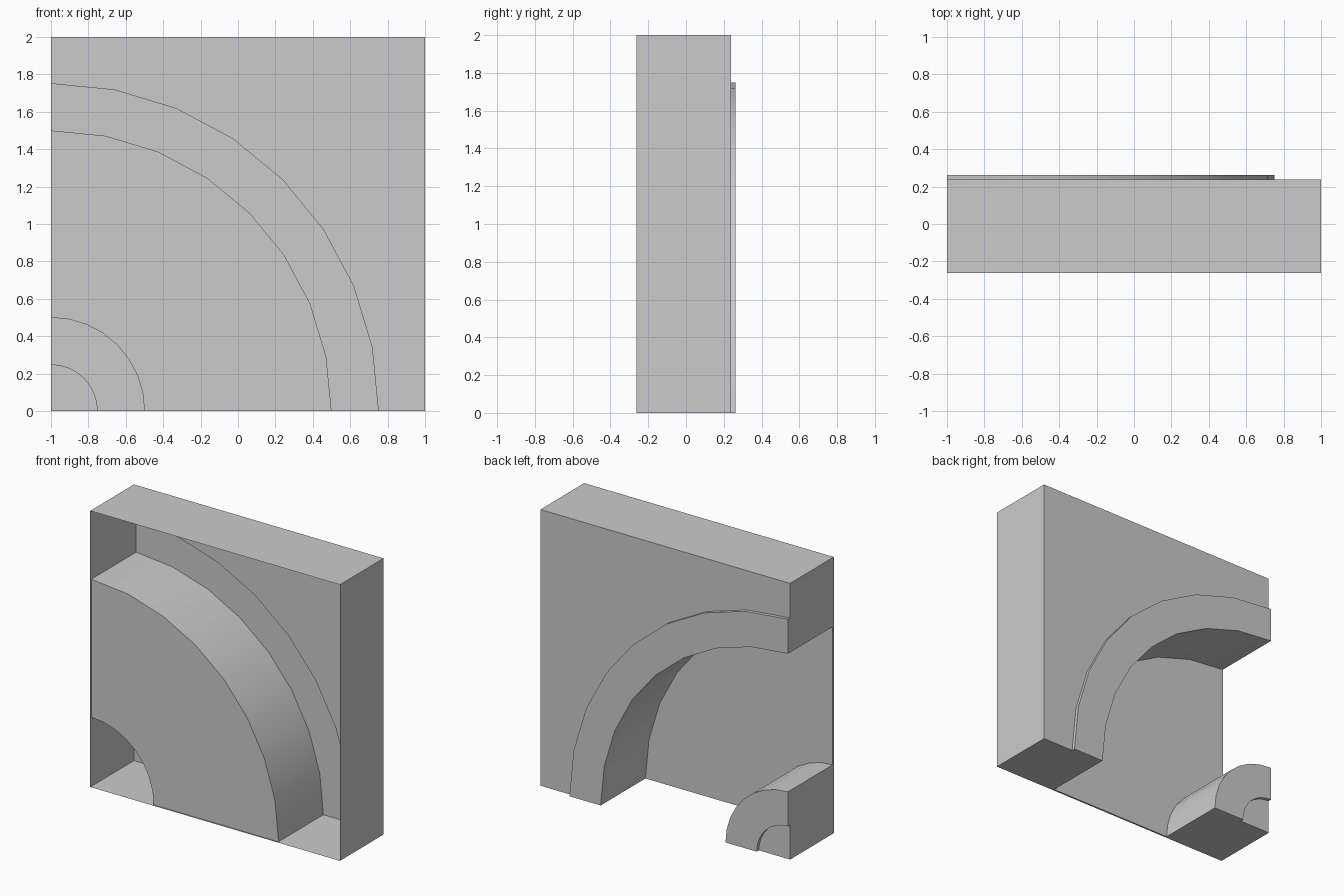
import bpy, bmesh
from math import sin, cos, pi, radians

if "Cube" in bpy.data.objects:
    bpy.data.objects.remove(bpy.data.objects["Cube"])

# Quarter-round corner panel: open-fronted shell, arcs centred on the lower left corner
SEG = 8
FRONT, PLATE, BACK, RIM = -0.2625, -0.25, 0.2375, 0.2625
SQUARE = None  # stands for the square outline instead of a radius


def point(radius, i, y):
    a = pi / 2 * i / SEG
    c, s = cos(a), sin(a)
    r = 2 / max(c, s) if radius is SQUARE else radius
    return (-1 + r * c, y, r * s)


def zone(name, r0, r1, y, inner_y=None, outer_y=None):
    """Quarter ring at depth y, with end walls and optional curved step walls."""
    bm = bmesh.new()

    def quad(*pts):
        bm.faces.new([bm.verts.new(p) for p in pts])

    for i in range(SEG):
        j = i + 1
        quad(point(r0, i, y), point(r0, j, y), point(r1, j, y), point(r1, i, y))
        if inner_y is not None:
            quad(point(r0, i, inner_y), point(r0, j, inner_y), point(r0, j, y), point(r0, i, y))
        if outer_y is not None:
            quad(point(r1, i, y), point(r1, j, y), point(r1, j, outer_y), point(r1, i, outer_y))
    # straight walls along the bottom and the left side
    quad(point(r0, 0, y), point(r1, 0, y), point(r1, 0, FRONT), point(r0, 0, FRONT))
    quad(point(r0, SEG, FRONT), point(r1, SEG, FRONT), point(r1, SEG, y), point(r0, SEG, y))
    bmesh.ops.remove_doubles(bm, verts=bm.verts, dist=0.0005)
    mesh = bpy.data.meshes.new(name)
    bm.to_mesh(mesh)
    bm.free()
    obj = bpy.data.objects.new(name, mesh)
    bpy.context.collection.objects.link(obj)
    bpy.ops.object.select_all(action='DESELECT')
    obj.select_set(True)
    bpy.context.view_layer.objects.active = obj
    bpy.ops.object.shade_smooth_by_angle(angle=radians(30))


zone("inner_core", 0, 0.25, BACK)
zone("inner_rim", 0.25, 0.5, RIM, inner_y=BACK, outer_y=PLATE)
zone("recessed_plate", 0.5, 1.5, PLATE)
zone("outer_rim", 1.5, 1.75, RIM, inner_y=PLATE, outer_y=BACK)
zone("outer_block", 1.75, SQUARE, BACK, outer_y=FRONT)
